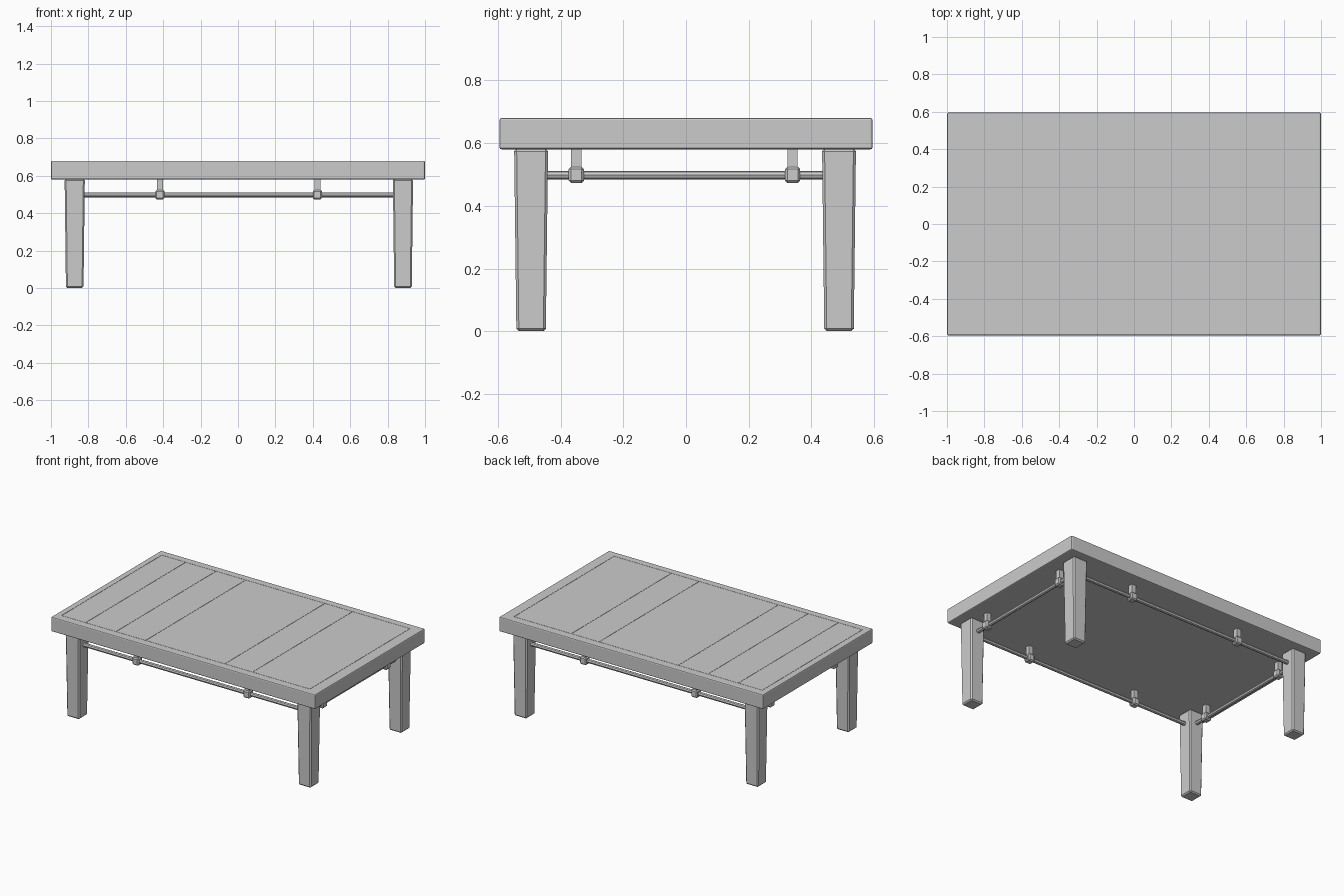
import bpy, bmesh
from math import pi
from mathutils import Matrix

if "Cube" in bpy.data.objects:
    bpy.data.objects.remove(bpy.data.objects["Cube"])

LEG_X, LEG_Y = (-0.873, 0.882), (-0.494, 0.488)
RAIL_Z = 0.498


def finish(bm, name, bevel=0.0, segments=1, smooth=False):
    if bevel:
        bmesh.ops.bevel(bm, geom=bm.edges[:], offset=bevel, segments=segments,
                        affect='EDGES', profile=0.5)
    bmesh.ops.recalc_face_normals(bm, faces=bm.faces[:])
    me = bpy.data.meshes.new(name)
    bm.to_mesh(me)
    bm.free()
    ob = bpy.data.objects.new(name, me)
    bpy.context.collection.objects.link(ob)
    if smooth:
        bpy.ops.object.select_all(action='DESELECT')
        ob.select_set(True)
        bpy.context.view_layer.objects.active = ob
        bpy.ops.object.shade_smooth_by_angle(angle=pi / 6)
    return ob


def box(name, x, y, z, bevel=0.0, segments=1, taper=1.0):
    """Box from (min, max) pairs; taper scales the bottom end about its centre."""
    bm = bmesh.new()
    bmesh.ops.create_cube(bm, size=1)
    for v in bm.verts:
        k = taper if v.co.z < 0 else 1.0
        v.co = [(lo + hi) / 2 + c * (hi - lo) * s
                for c, (lo, hi), s in zip(v.co, (x, y, z), (k, k, 1))]
    return finish(bm, name, bevel, segments)


def around(c, half):
    return (c - half, c + half)


def rail(name, axis, centre, length):
    bm = bmesh.new()
    bmesh.ops.create_cone(bm, cap_ends=True, segments=8, radius1=0.0135,
                          radius2=0.0135, depth=length)
    rot = Matrix.Rotation(pi / 2, 4, 'Y' if axis == 'x' else 'X')
    bmesh.ops.transform(bm, matrix=Matrix.Translation(centre) @ rot, verts=bm.verts[:])
    return finish(bm, name, smooth=True)


def bracket(name, x, y):
    # hanger post and the collar gripping the rail
    box(name + "_post", around(x, 0.016), around(y, 0.016), (RAIL_Z, 0.585))
    box(name + "_collar", around(x, 0.024), around(y, 0.024), (0.473, 0.524), 0.007)


# tabletop: slab with softened edges
slab = box("tabletop_slab", (-1, 1), (-0.595, 0.595), (0.58, 0.68), 0.007, 2)

# shallow grooves cut for the inset panel outline and the plank joints
X0, X1, Y0, Y1 = -0.957, 0.925, -0.543, 0.541
G = 0.002
bm = bmesh.new()
xs = [X0, -0.775, -0.545, -0.32, 0.28, 0.49, X1]
for a, b in zip(xs, xs[1:]):
    bmesh.ops.create_cube(bm, size=1, matrix=Matrix.Translation(
        ((a + b) / 2, (Y0 + Y1) / 2, 0.677)) @ Matrix.Diagonal((b - a - G, Y1 - Y0 - G, 0.006, 1)))
finish(bm, "tabletop_planks")

# recess in the slab that the planks sit in
cutter = box("panel_recess_cutter", (X0 - G / 2, X1 + G / 2), (Y0 - G / 2, Y1 + G / 2), (0.674, 0.75))
cutter.hide_render = True
cutter.hide_viewport = True
mod = slab.modifiers.new("recess", 'BOOLEAN')
mod.operation = 'DIFFERENCE'
mod.solver = 'EXACT'
mod.object = cutter

# tapered legs with chamfered edges
for sx, x in zip(("left", "right"), LEG_X):
    for sy, y in zip(("front", "back"), LEG_Y):
        box(f"{sy}_{sx}_leg", around(x, 0.054), around(y, 0.054), (0, 0.582), 0.008, 1, 0.87)

# long rails, front and back
for s, y in zip(("front", "back"), LEG_Y):
    rail(f"{s}_rail", 'x', (sum(LEG_X) / 2, y, RAIL_Z), LEG_X[1] - LEG_X[0])
    for n, x in enumerate((-0.418, 0.424)):
        bracket(f"{s}_bracket_{n + 1}", x, y)

# short rails, left and right
for s, x in zip(("left", "right"), LEG_X):
    rail(f"{s}_rail", 'y', (x, sum(LEG_Y) / 2, RAIL_Z), LEG_Y[1] - LEG_Y[0])
    for n, y in enumerate((-0.35, 0.34)):
        bracket(f"{s}_bracket_{n + 1}", x, y)
